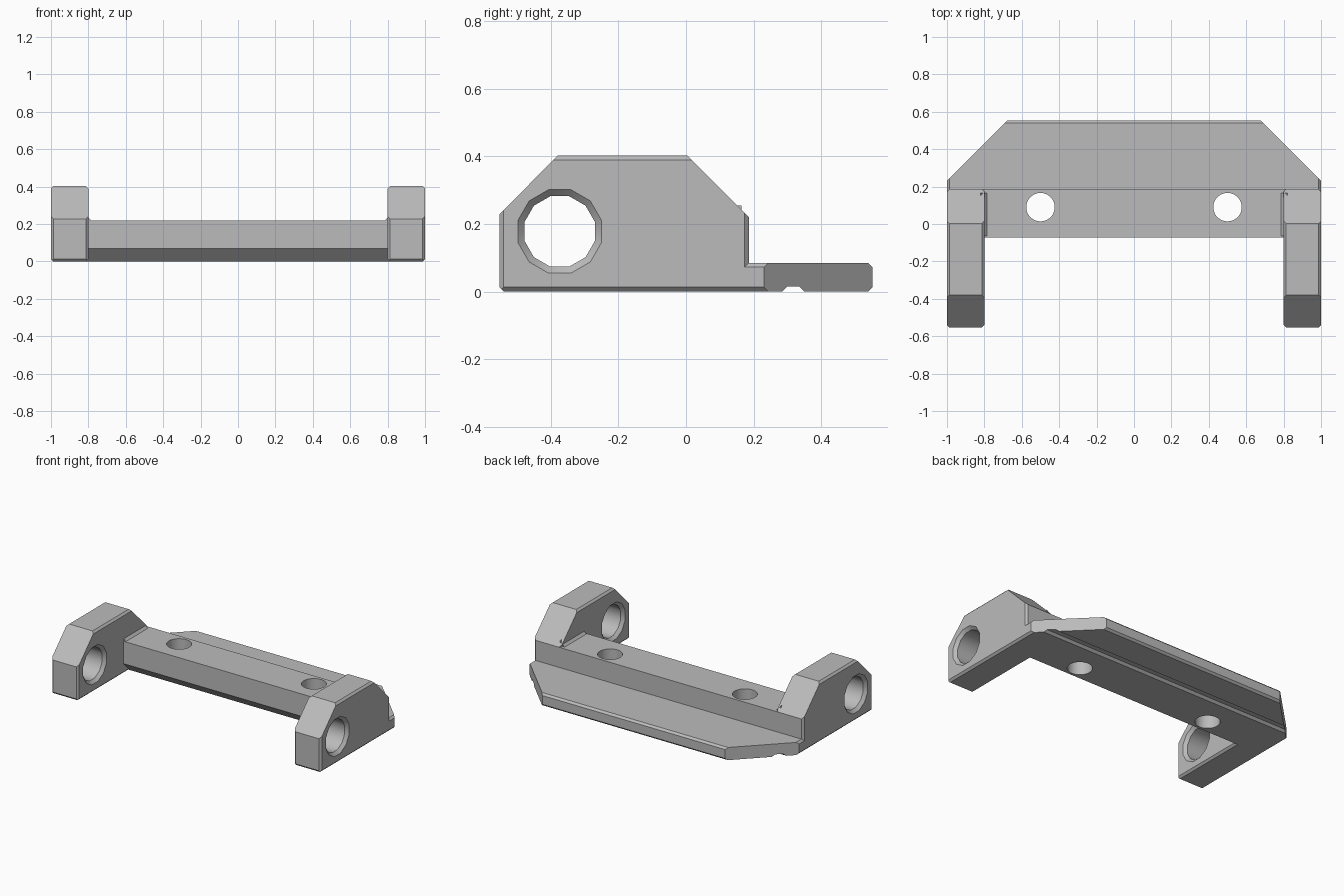
import bpy, bmesh, math
from mathutils import Vector, Matrix

cube = bpy.data.objects.get("Cube")
if cube:
    bpy.data.objects.remove(cube, do_unlink=True)

grey = bpy.data.materials.new("machined grey")
grey.use_nodes = True
grey.diffuse_color = (0.5, 0.5, 0.5, 1)
grey.node_tree.nodes["Principled BSDF"].inputs["Base Color"].default_value = (0.5, 0.5, 0.5, 1)

CH = 0.013          # edge chamfer
X, Y, Z = Vector((1, 0, 0)), Vector((0, 1, 0)), Vector((0, 0, 1))


def make(name, bm):
    bmesh.ops.recalc_face_normals(bm, faces=bm.faces)
    mesh = bpy.data.meshes.new(name)
    bm.to_mesh(mesh)
    bm.free()
    mesh.materials.append(grey)
    obj = bpy.data.objects.new(name, mesh)
    bpy.context.collection.objects.link(obj)
    return obj


def prism(profile, x0, x1):
    """Extrude a (y, z) profile along x."""
    bm = bmesh.new()
    face = bm.faces.new([bm.verts.new((x0, y, z)) for y, z in profile])
    ext = bmesh.ops.extrude_face_region(bm, geom=[face])["geom"]
    bmesh.ops.translate(bm, vec=(x1 - x0, 0, 0),
                        verts=[v for v in ext if isinstance(v, bmesh.types.BMVert)])
    bmesh.ops.recalc_face_normals(bm, faces=bm.faces)
    return bm


def slice_off(bm, point, normal):
    """Remove everything beyond a plane and cap the cut."""
    geom = bm.verts[:] + bm.edges[:] + bm.faces[:]
    bmesh.ops.bisect_plane(bm, geom=geom, dist=1e-5, plane_co=point,
                           plane_no=normal, clear_outer=True)
    rim = [e for e in bm.edges if e.is_boundary]
    bmesh.ops.holes_fill(bm, edges=rim, sides=0)


def chamfer(bm, a, a_pos, b, b_pos):
    """Chamfer the box edge where the faces along a and b meet."""
    slice_off(bm, a * a.dot(a) * a_pos + b * (b_pos - CH), a + b)


def lathe_cutter(rings, sides, axis_matrix):
    """Closed solid from (position, radius) rings along an axis."""
    bm = bmesh.new()
    loops = []
    for pos, radius in rings:
        loop = []
        for i in range(sides):
            t = (i + 0.5) * math.tau / sides
            loop.append(bm.verts.new(axis_matrix @ Vector((radius * math.cos(t), radius * math.sin(t), pos))))
        loops.append(loop)
    for lo, hi in zip(loops, loops[1:]):
        for i in range(sides):
            j = (i + 1) % sides
            bm.faces.new((lo[i], lo[j], hi[j], hi[i]))
    bm.faces.new(loops[0][::-1])
    bm.faces.new(loops[-1])
    return make("hole_cutter", bm)


def drill(obj, cutter):
    cutter.hide_render = True
    mod = obj.modifiers.new("hole", "BOOLEAN")
    mod.operation, mod.solver, mod.object = "DIFFERENCE", "EXACT", cutter
    bpy.context.view_layer.objects.active = obj
    bpy.ops.object.modifier_apply(modifier=mod.name)
    bpy.data.objects.remove(cutter, do_unlink=True)


parts = []

# End plates with sloped shoulders, chamfered edges and a twelve-sided bore
FRONT, BACK, TOP, INNER = -0.553, 0.186, 0.403, 0.8
plate_profile = [(FRONT, 0), (FRONT, 0.228), (-0.38, TOP), (0.003, TOP), (BACK, 0.22), (BACK, 0)]
for side, label in ((1, "left"), (-1, "right")):
    xs = sorted((side * INNER, side))
    bm = prism(plate_profile, *xs)
    for ax, ap in ((-X, -xs[0]), (X, xs[1])):
        for b, bp in ((Z, TOP), (-Z, 0), (Y, BACK), (-Y, -FRONT)):
            chamfer(bm, ax, ap, b, bp)
    chamfer(bm, -Y, -FRONT, -Z, 0)
    plate = make(label + "_end_plate", bm)
    place = Matrix.Translation((side * 0.9, -0.374, 0.178)) @ Matrix.Rotation(math.pi / 2, 4, "Y")
    rings = [(-0.12, 0.148), (-0.08, 0.108), (0.08, 0.108), (0.12, 0.148)]
    drill(plate, lathe_cutter(rings, 12, place))
    parts.append(plate)

    # Small fillet where the plate meets the crossbar
    bm = bmesh.new()
    corner = [(INNER + 0.02, 0.21), (INNER - 0.025, 0.21), (INNER + 0.02, 0.255)]
    face = bm.faces.new([bm.verts.new((side * x, -0.065, z)) for x, z in corner])
    ext = bmesh.ops.extrude_face_region(bm, geom=[face])["geom"]
    bmesh.ops.translate(bm, vec=(0, 0.23, 0),
                        verts=[v for v in ext if isinstance(v, bmesh.types.BMVert)])
    parts.append(make(label + "_joint_fillet", bm))

# Crossbar with undercut front edge and two bolt holes
bm = prism([(-0.072, 0.07), (-0.072, 0.22), (BACK, 0.22), (BACK, 0), (-0.002, 0)], -0.83, 0.83)
bar = make("crossbar", bm)
for x in (-0.5, 0.5):
    drill(bar, lathe_cutter([(-0.1, 0.076), (0.4, 0.076)], 48, Matrix.Translation((x, 0.09, 0))))
parts.append(bar)

# Rear flange with clipped corners and a groove along the underside
REAR, HIGH = 0.553, 0.085
flange_profile = [(0.172, 0), (0.172, HIGH), (REAR - CH, HIGH), (REAR, HIGH - CH), (REAR, CH),
                  (REAR - CH, 0), (0.35, 0), (0.335, 0.015), (0.3, 0.015), (0.285, 0)]
bm = prism(flange_profile, -1, 1)
for ax in (X, -X):
    chamfer(bm, ax, 1, Z, HIGH)
    chamfer(bm, ax, 1, -Z, 0)
    slice_off(bm, ax + Y * 0.231, ax + Y)
parts.append(make("rear_flange", bm))

# Smooth bores, crisp edges
bpy.ops.object.select_all(action="DESELECT")
for obj in parts:
    obj.select_set(True)
bpy.context.view_layer.objects.active = bar
bpy.ops.object.shade_smooth_by_angle(angle=math.radians(32))
